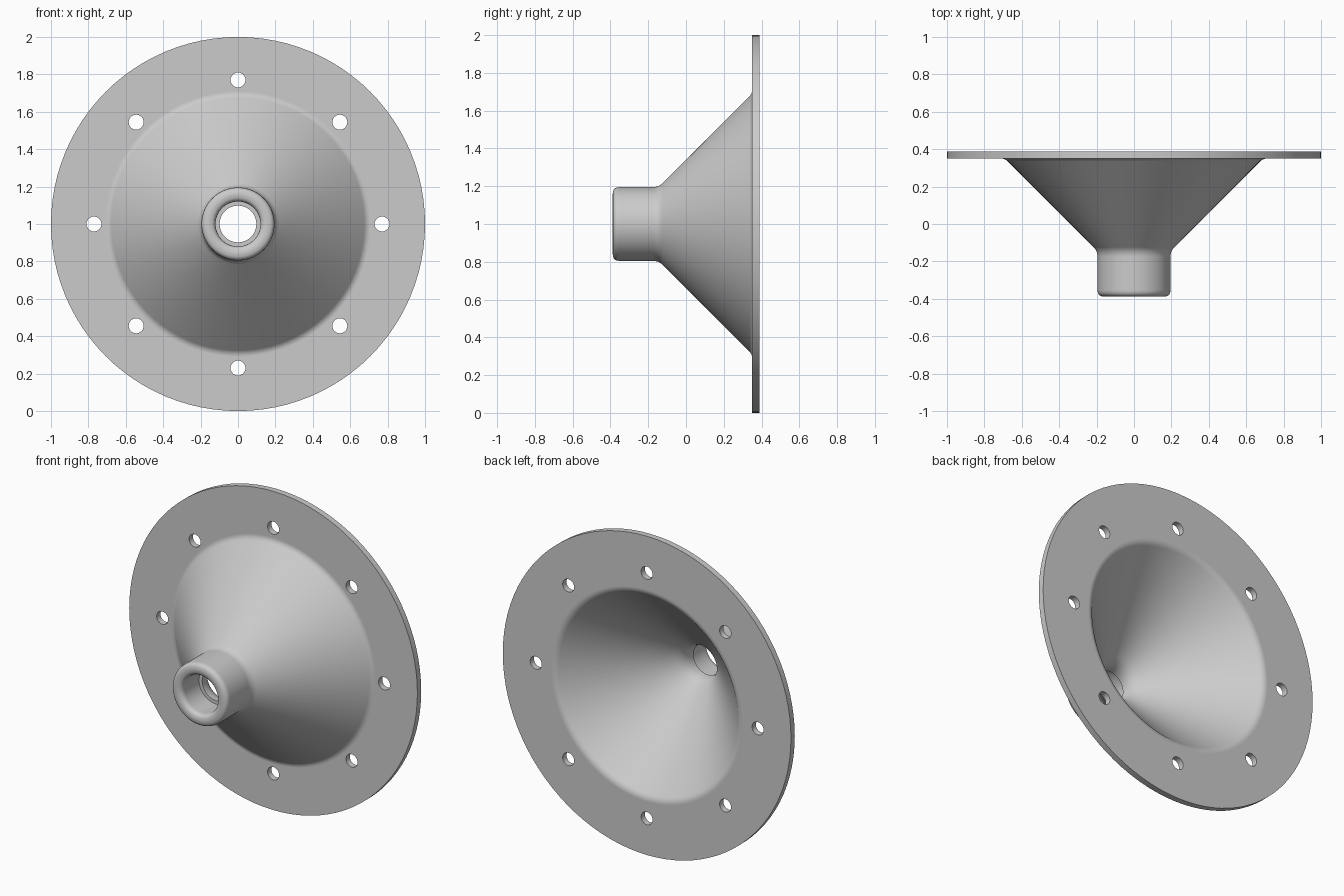
import bpy, bmesh, math
from mathutils import Vector, Matrix

SEGMENTS = 96
cube = bpy.data.objects.get("Cube")
if cube:
    bpy.data.objects.remove(cube, do_unlink=True)

# One plain grey for the whole part
grey = bpy.data.materials.new("plain grey")
grey.use_nodes = True
colour = (0.6, 0.6, 0.6, 1)
grey.diffuse_color = colour
grey.node_tree.nodes["Principled BSDF"].inputs["Base Color"].default_value = colour


def rounded(corners, steps=5):
    """Round each (radius, depth, fillet) corner of a closed profile."""
    points = []
    for i, (r, y, fillet) in enumerate(corners):
        here = Vector((r, y))
        if not fillet:
            points.append(here)
            continue
        before = Vector(corners[i - 1][:2])
        after = Vector(corners[(i + 1) % len(corners)][:2])
        a = here + (before - here).normalized() * fillet
        b = here + (after - here).normalized() * fillet
        for k in range(steps + 1):
            t = k / steps
            points.append(a * (1 - t) ** 2 + here * 2 * t * (1 - t) + b * t ** 2)
    return points


def make_object(name, bm):
    bmesh.ops.recalc_face_normals(bm, faces=bm.faces)
    mesh = bpy.data.meshes.new(name)
    bm.to_mesh(mesh)
    bm.free()
    mesh.materials.append(grey)
    obj = bpy.data.objects.new(name, mesh)
    bpy.context.collection.objects.link(obj)
    return obj


# Cross-section: flange rim, outer cone, neck, stepped bore, inner cone
profile = rounded([
    (1.0, 0.388, 0), (1.0, 0.35, 0),
    (0.69, 0.35, 0.02), (0.195, -0.145, 0.03),
    (0.195, -0.388, 0.035), (0.12, -0.388, 0.035),
    (0.12, -0.215, 0), (0.098, -0.215, 0),
    (0.098, -0.154, 0.055), (0.64, 0.388, 0.025),
])

# Flanged cone, turned about the front-to-back axis
bm = bmesh.new()
rings = []
for s in range(SEGMENTS):
    a = 2 * math.pi * s / SEGMENTS
    rings.append([bm.verts.new((p.x * math.sin(a), p.y, 1 + p.x * math.cos(a)))
                  for p in profile])
for s in range(SEGMENTS):
    one, two = rings[s], rings[(s + 1) % SEGMENTS]
    for i in range(len(profile)):
        j = (i + 1) % len(profile)
        bm.faces.new((one[i], one[j], two[j], two[i]))
cone = make_object("flanged_cone", bm)

# Eight bolt holes through the flange
bm = bmesh.new()
for k in range(8):
    a = math.pi * k / 4
    place = Matrix.Translation((0.77 * math.sin(a), 0.37, 1 + 0.77 * math.cos(a)))
    bmesh.ops.create_cone(bm, cap_ends=True, segments=32, radius1=0.04, radius2=0.04,
                          depth=0.2, matrix=place @ Matrix.Rotation(math.pi / 2, 4, "X"))
drill = make_object("bolt_hole_cutter", bm)
drill.hide_render = True

cut = cone.modifiers.new("bolt holes", "BOOLEAN")
cut.operation = "DIFFERENCE"
cut.solver = "EXACT"
cut.object = drill
bpy.ops.object.select_all(action="DESELECT")
bpy.context.view_layer.objects.active = cone
cone.select_set(True)
bpy.ops.object.modifier_apply(modifier=cut.name)
bpy.data.objects.remove(drill, do_unlink=True)

# Smooth turned surfaces with crisp rims
bpy.ops.object.shade_smooth_by_angle(angle=math.radians(30))
weighted = cone.modifiers.new("even shading", "WEIGHTED_NORMAL")
weighted.keep_sharp = True
